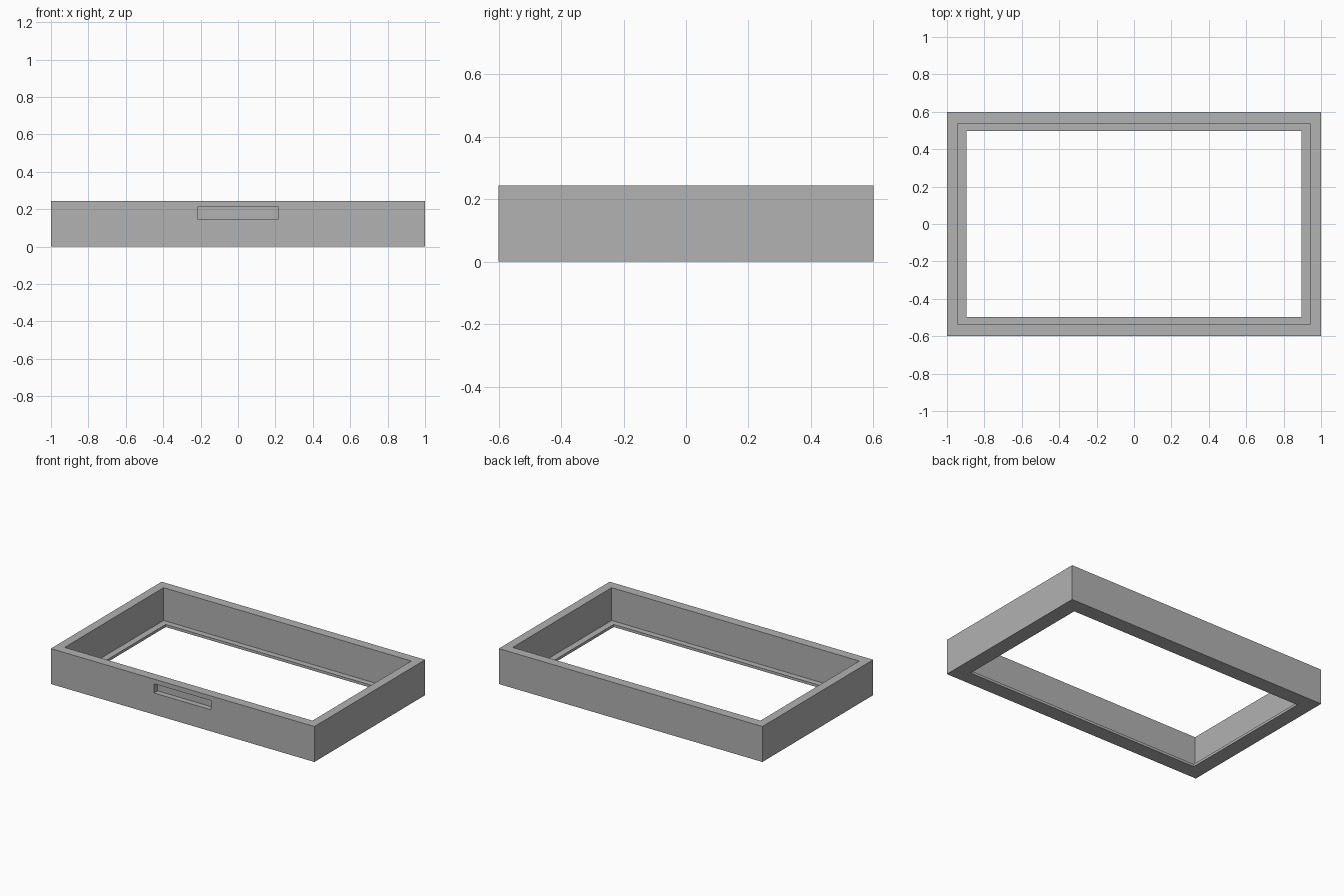
import bpy
import bmesh

cube = bpy.data.objects.get("Cube")
if cube:
    bpy.data.objects.remove(cube, do_unlink=True)

HEIGHT, LEDGE = 0.243, 0.018
OUTER, INNER, OPENING = (1.0, 0.6), (0.94, 0.536), (0.896, 0.496)
SLOT_HALF, SLOT_LOW, SLOT_HIGH, SLOT_DEPTH = 0.217, 0.148, 0.211, 0.038

grey = bpy.data.materials.new("plain grey")
grey.use_nodes = True
colour = (0.445, 0.445, 0.445, 1)
grey.diffuse_color = colour
grey.node_tree.nodes["Principled BSDF"].inputs["Base Color"].default_value = colour


def ring(bm, half, z):
    """Rectangular loop of four vertices."""
    signs = [(-1, -1), (1, -1), (1, 1), (-1, 1)]
    return [bm.verts.new((sx * half[0], sy * half[1], z)) for sx, sy in signs]


bm = bmesh.new()

# Frame walls with a thin ledge: one closed section swept round the rectangle
section = [(OUTER, 0), (OUTER, HEIGHT), (INNER, HEIGHT),
           (INNER, LEDGE), (OPENING, LEDGE), (OPENING, 0)]
rings = [ring(bm, half, z) for half, z in section]
for i, low in enumerate(rings):
    high = rings[(i + 1) % len(rings)]
    for k in range(4):
        n = (k + 1) % 4
        face = bm.faces.new((low[k], low[n], high[n], high[k]))
        if i == 0 and k == 0:
            front = face

# Shallow handle slot sunk into the front wall
corners = list(front.verts)
bm.faces.remove(front)
spots = [(-SLOT_HALF, SLOT_LOW), (SLOT_HALF, SLOT_LOW),
         (SLOT_HALF, SLOT_HIGH), (-SLOT_HALF, SLOT_HIGH)]
mouth = [bm.verts.new((x, -OUTER[1], z)) for x, z in spots]
back = [bm.verts.new((x, -OUTER[1] + SLOT_DEPTH, z)) for x, z in spots]
for a, b in ((corners, mouth), (mouth, back)):
    for k in range(4):
        n = (k + 1) % 4
        bm.faces.new((a[k], a[n], b[n], b[k]))
bm.faces.new(back)

bmesh.ops.recalc_face_normals(bm, faces=bm.faces)
mesh = bpy.data.meshes.new("tray_frame")
bm.to_mesh(mesh)
bm.free()
mesh.materials.append(grey)
frame = bpy.data.objects.new("tray_frame", mesh)
bpy.context.collection.objects.link(frame)
